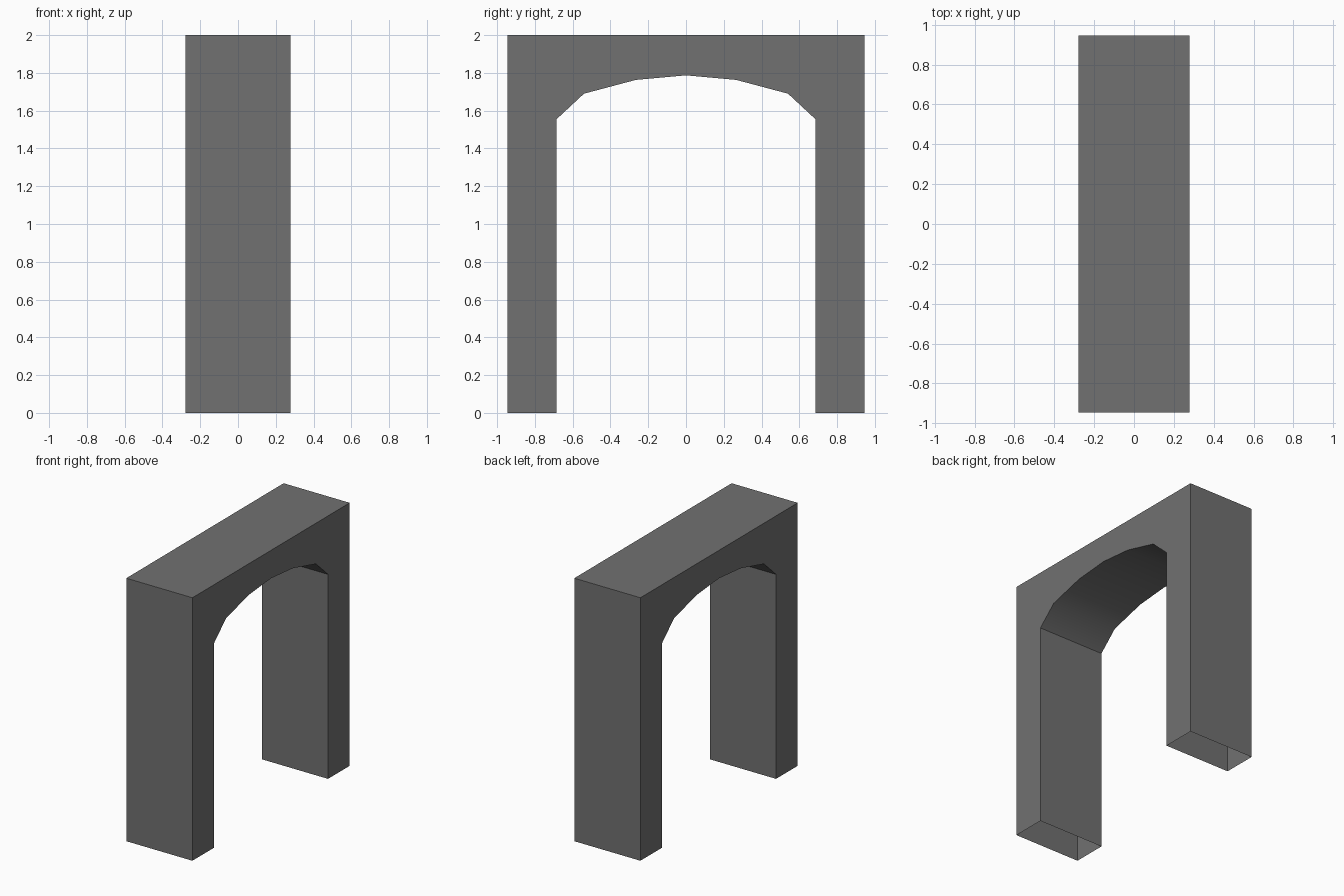
import bpy, bmesh

if "Cube" in bpy.data.objects:
    bpy.data.objects.remove(bpy.data.objects["Cube"])

HALF_DEPTH = 0.278   # half thickness along x
OUTER = 0.945        # half span along y
TOP = 2.0

# Right half of the opening, from the leg foot to just before the crown (y, z)
half = [(0.685, 0.0), (0.685, 1.555), (0.54, 1.69), (0.265, 1.763)]
opening = half + [(0.0, 1.787)] + [(-y, z) for y, z in reversed(half)]
profile = [(-OUTER, 0.0), (-OUTER, TOP), (OUTER, TOP), (OUTER, 0.0)] + opening

mat = bpy.data.materials.new("grey stone")
mat.diffuse_color = (0.165, 0.165, 0.165, 1.0)
mat.use_nodes = True
mat.node_tree.nodes["Principled BSDF"].inputs["Base Color"].default_value = mat.diffuse_color

# Archway: profile on both sides, joined by strips, leg feet left open
bm = bmesh.new()
front = [bm.verts.new((HALF_DEPTH, y, z)) for y, z in profile]
back = [bm.verts.new((-HALF_DEPTH, y, z)) for y, z in profile]
bm.faces.new(front)
bm.faces.new(back[::-1])
n = len(profile)
for i in range(n):
    j = (i + 1) % n
    if profile[i][1] == 0.0 and profile[j][1] == 0.0:
        continue  # open foot
    bm.faces.new((front[i], front[j], back[j], back[i]))
bmesh.ops.recalc_face_normals(bm, faces=bm.faces)
top = max(bm.faces, key=lambda f: f.calc_center_median().z)
if top.normal.z < 0:
    bmesh.ops.reverse_faces(bm, faces=bm.faces)

mesh = bpy.data.meshes.new("archway")
bm.to_mesh(mesh)
bm.free()
mesh.materials.append(mat)
arch = bpy.data.objects.new("archway", mesh)
bpy.context.collection.objects.link(arch)

# Smooth the vault underside, keep all corners sharp
bpy.context.view_layer.objects.active = arch
arch.select_set(True)
bpy.ops.object.shade_smooth_by_angle(angle=0.524)
